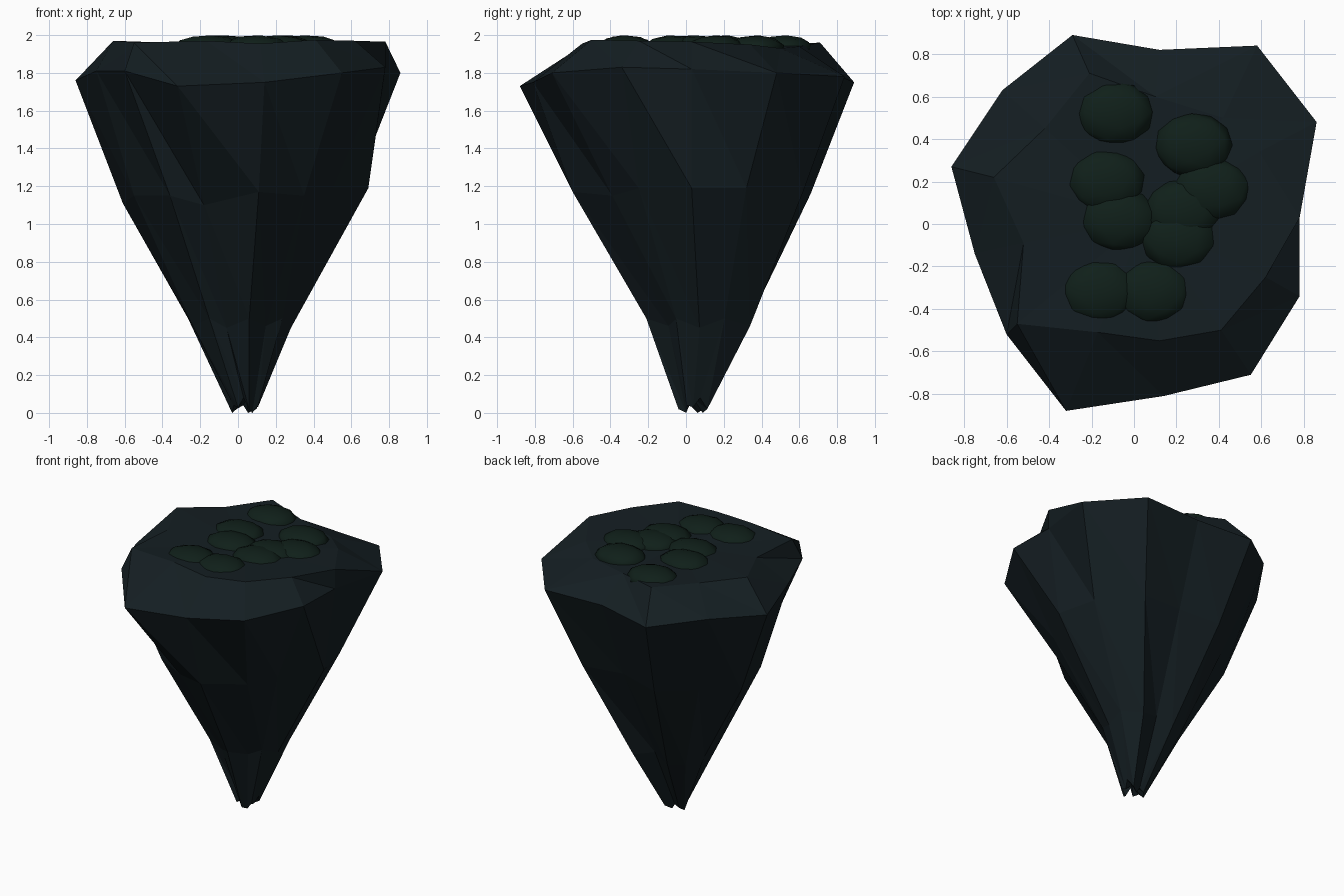
import bpy, bmesh
from mathutils import Matrix

if "Cube" in bpy.data.objects:
    bpy.data.objects.remove(bpy.data.objects["Cube"])


def material(name, col):
    m = bpy.data.materials.new(name)
    m.diffuse_color = (*col, 1)
    m.use_nodes = True
    m.node_tree.nodes["Principled BSDF"].inputs["Base Color"].default_value = m.diffuse_color
    return m


def finish(name, bm, mat, smooth):
    bmesh.ops.recalc_face_normals(bm, faces=bm.faces)
    for f in bm.faces:
        f.smooth = smooth
    me = bpy.data.meshes.new(name)
    bm.to_mesh(me)
    bm.free()
    ob = bpy.data.objects.new(name, me)
    me.materials.append(mat)
    bpy.context.collection.objects.link(ob)
    return ob


rock_mat = material("dark_rock", (0.007, 0.013, 0.016))
moss_mat = material("dark_moss", (0.005, 0.014, 0.010))

# Faceted rock: top edge, widest rim and middle ring, each of 13 corners
top = [(-.21, .71, 1.96), (.1, .6, 1.94), (.42, .5, 1.93), (.59, .34, 1.95),
       (.78, .03, 1.965), (.62, -.25, 1.97), (.41, -.5, 1.975), (.12, -.55, 1.955),
       (-.17, -.51, 1.97), (-.55, -.47, 1.96), (-.52, -.09, 1.96),
       (-.66, .22, 1.97), (-.42, .45, 1.95)]
rim = [(-.29, .89, 1.75), (.12, .82, 1.78), (.58, .84, 1.78), (.86, .48, 1.80),
       (.78, .03, 1.82), (.78, -.34, 1.83), (.55, -.71, 1.80), (.14, -.81, 1.75),
       (-.32, -.88, 1.73), (-.60, -.52, 1.81), (-.75, -.14, 1.81),
       (-.86, .27, 1.76), (-.62, .63, 1.80)]
mid = [(-.2, .66, 1.16), (.1, .6, 1.19), (.42, .62, 1.17), (.62, .32, 1.19),
       (.69, .03, 1.19), (.5, -.25, 1.19), (.35, -.39, 1.15), (.11, -.60, 1.17),
       (-.18, -.43, 1.10), (-.36, -.39, 1.15), (-.55, -.1, 1.15),
       (-.61, .22, 1.11), (-.42, .45, 1.15)]


# Lower rings shrink the middle ring towards the tip, with alternating creases
def shrink(centre, scale, zs, crease):
    out = []
    for i, (x, y, z) in enumerate(mid):
        s = scale * (crease if i in (0, 1, 4, 6, 8) else 1)
        out.append((centre[0] + x * s, centre[1] + y * s, zs[i % len(zs)]))
    return out


low = shrink((.01, .06), .45, (.45, .50, .46, .50), .87)
tip = shrink((.045, .035), .125, (.04, .0, .02, .08, .03), .7)

bm = bmesh.new()
rings = [[bm.verts.new(p) for p in r] for r in (top, rim, mid, low, tip)]
n = len(top)
for k, (a, b) in enumerate(zip(rings, rings[1:])):
    for i in range(n):
        j = (i + 1) % n
        if k == 0 and i in (1, 2, 6):
            bm.faces.new((a[i], a[j], b[j]))
            bm.faces.new((a[i], b[j], b[i]))
        else:
            bm.faces.new((a[i], a[j], b[i]))
            bm.faces.new((a[j], b[j], b[i]))
for ring, c in ((rings[0], (.05, .02, 1.945)), (rings[-1], (.045, .035, .08))):
    v = bm.verts.new(c)
    for i in range(n):
        bm.faces.new((ring[i], ring[(i + 1) % n], v))
finish("rock", bm, rock_mat, False)

# Squashed moss mounds on the flat top
mounds = [(-.09, .52), (-.13, .2), (-.07, .02), (.28, .37), (.37, .16),
          (.23, .06), (.21, -.07), (-.16, -.32), (.09, -.32)]
for k, (x, y) in enumerate(mounds):
    bm = bmesh.new()
    mat = (Matrix.Translation((x, y, 1.93)) @ Matrix.Diagonal((.187, .154, .07, 1))
           @ Matrix.Rotation(.3 + .7 * k, 4, 'Z') @ Matrix.Rotation(.5, 4, 'X'))
    bmesh.ops.create_icosphere(bm, subdivisions=2, radius=1, matrix=mat)
    finish(f"moss_mound_{k + 1}", bm, moss_mat, True)
